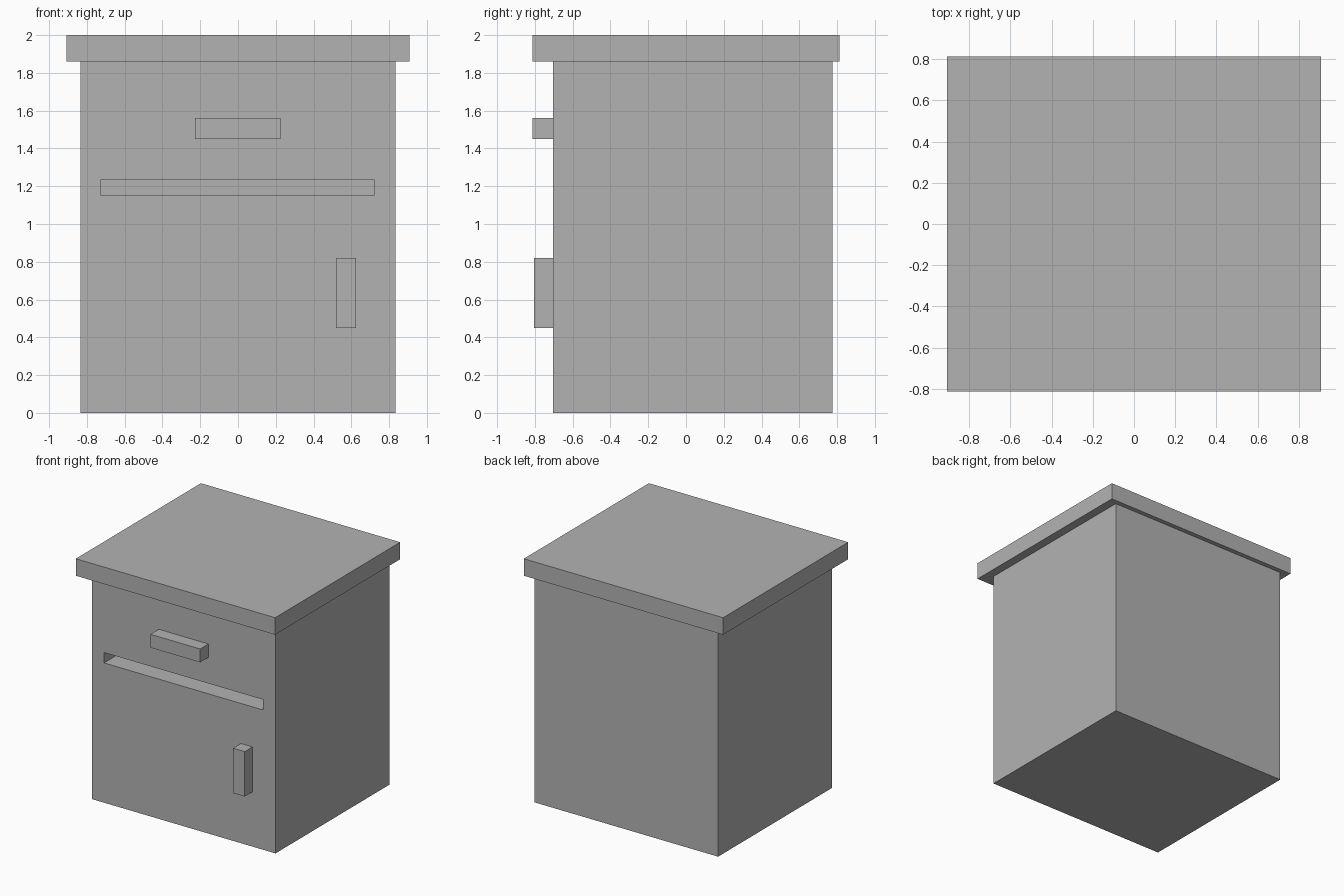
import bpy

if "Cube" in bpy.data.objects:
    bpy.data.objects.remove(bpy.data.objects["Cube"])

grey = bpy.data.materials.new("plain grey")
grey.diffuse_color = (0.45, 0.45, 0.45, 1)
grey.use_nodes = True
grey.node_tree.nodes["Principled BSDF"].inputs["Base Color"].default_value = grey.diffuse_color


def box(name, x, y, z):
    """Box from its (min, max) extent on each axis."""
    bpy.ops.mesh.primitive_cube_add(size=1)
    ob = bpy.context.object
    ob.name = name
    ob.location = [(a + b) / 2 for a, b in (x, y, z)]
    ob.scale = [b - a for a, b in (x, y, z)]
    bpy.ops.object.transform_apply(location=True, rotation=False, scale=True)
    ob.data.materials.append(grey)
    return ob


FRONT = -0.705

# Cabinet body with a finger slot cut in the front
body = box("cabinet_body", (-0.835, 0.835), (FRONT, 0.775), (0, 1.86))
cutter = box("slot_cutter", (-0.725, 0.72), (FRONT - 0.1, FRONT + 0.18), (1.15, 1.235))
cut = body.modifiers.new("slot", 'BOOLEAN')
cut.operation = 'DIFFERENCE'
cut.solver = 'EXACT'
cut.object = cutter
bpy.context.view_layer.objects.active = body
bpy.ops.object.modifier_apply(modifier=cut.name)
bpy.data.objects.remove(cutter)

# Overhanging top slab
box("top_slab", (-0.907, 0.907), (-0.813, 0.813), (1.86, 2.0))

# Drawer and door handles
box("drawer_handle", (-0.227, 0.225), (-0.813, FRONT), (1.45, 1.56))
box("door_handle", (0.52, 0.625), (-0.805, FRONT), (0.45, 0.82))
